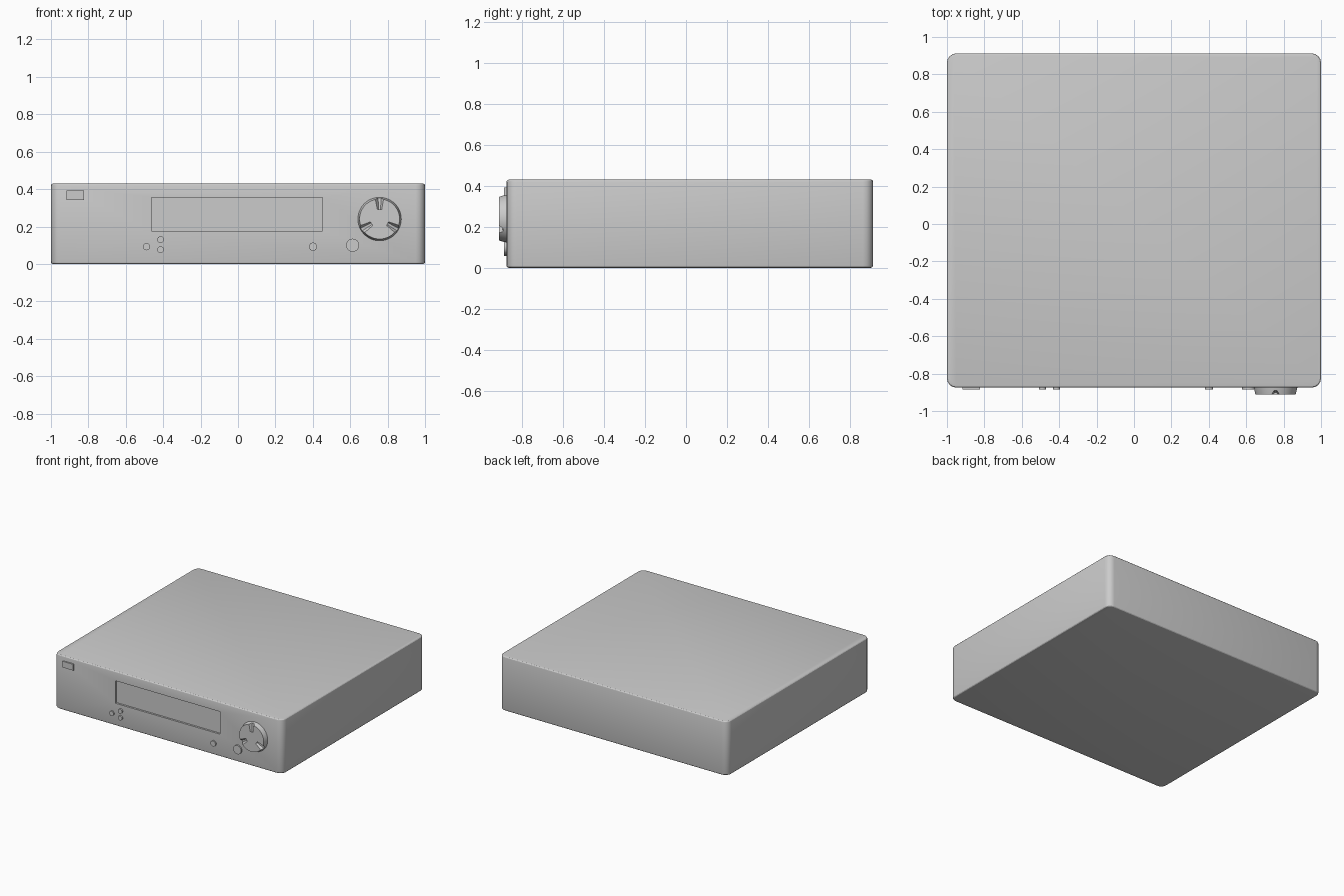
import bpy, bmesh, math
from mathutils import Vector, Matrix

if "Cube" in bpy.data.objects:
    bpy.data.objects.remove(bpy.data.objects["Cube"])

FRONT, BACK, TOP = -0.875, 0.912, 0.43


def finish(name, bm, angle=28):
    bmesh.ops.recalc_face_normals(bm, faces=bm.faces[:])
    me = bpy.data.meshes.new(name)
    bm.to_mesh(me)
    bm.free()
    ob = bpy.data.objects.new(name, me)
    bpy.context.collection.objects.link(ob)
    smooth(ob, angle)
    return ob


def smooth(ob, angle=28):
    bpy.ops.object.select_all(action='DESELECT')
    ob.select_set(True)
    bpy.context.view_layer.objects.active = ob
    bpy.ops.object.shade_smooth_by_angle(angle=math.radians(angle))


def loft(bm, rings):
    """Closed solid through rings of equal point count."""
    rows = [[bm.verts.new(p) for p in r] for r in rings]
    n = len(rows[0])
    for a, b in zip(rows, rows[1:]):
        for i in range(n):
            bm.faces.new((a[i], a[(i + 1) % n], b[(i + 1) % n], b[i]))
    bm.faces.new(rows[0][::-1])
    bm.faces.new(rows[-1])


def cut(ob, cutter):
    cutter.hide_render = True
    mod = ob.modifiers.new("cut", 'BOOLEAN')
    mod.operation = 'DIFFERENCE'
    mod.solver = 'EXACT'
    mod.object = cutter
    bpy.context.view_layer.objects.active = ob
    bpy.ops.object.modifier_apply(modifier=mod.name)
    bpy.data.objects.remove(cutter)
    smooth(ob)


def box(name, x0, x1, y0, y1, z0, z1):
    bm = bmesh.new()
    loft(bm, [[(x0, y, z0), (x1, y, z0), (x1, y, z1), (x0, y, z1)] for y in (y0, y1)])
    return finish(name, bm)


def turned(name, x, z, profile, sides):
    """Round part on the front; profile is (radius, y) pairs."""
    bm = bmesh.new()
    ang = [2 * math.pi * i / sides for i in range(sides)]
    loft(bm, [[(x + r * math.cos(a), y, z + r * math.sin(a)) for a in ang]
              for r, y in profile])
    return finish(name, bm)


def outline(inset, z, r=0.05, seg=4):
    """Rounded rectangle of the case at one height."""
    pts = []
    corners = ((1, BACK, 0), (-1, BACK, 90), (-1, FRONT, 180), (1, FRONT, 270))
    for sx, y, start in corners:
        cx = sx * (1 - r)
        cy = y - r if y > 0 else y + r
        for i in range(seg + 1):
            a = math.radians(start + 90 * i / seg)
            pts.append((cx + (r - inset) * math.cos(a), cy + (r - inset) * math.sin(a), z))
    return pts


# Case with softly rounded top and bottom rims
e = 0.012
steps = [(e * (1 - math.sin(a)), e * (1 - math.cos(a)))
         for a in (0, math.pi / 6, math.pi / 3, math.pi / 2)]
rings = [outline(i, h) for i, h in steps] + [outline(i, TOP - h) for i, h in reversed(steps)]
bm = bmesh.new()
loft(bm, rings)
case = finish("case", bm, 32)

# Recessed display window
cut(case, box("display_cutter", -0.462, 0.453, FRONT - 0.05, FRONT + 0.015, 0.177, 0.355))

# Raised badge plate
box("badge_plate", -0.917, -0.823, FRONT - 0.011, FRONT + 0.005, 0.343, 0.392)

# Round buttons
for name, x, z, r in (("left_button", -0.489, 0.092, 0.019),
                      ("upper_button", -0.414, 0.13, 0.018),
                      ("lower_button", -0.414, 0.076, 0.018),
                      ("right_button", 0.401, 0.092, 0.022),
                      ("large_button", 0.613, 0.1, 0.035)):
    turned(name, x, z, [(r, FRONT + 0.005), (r, FRONT - 0.011)], 24)

# Tapered volume knob
KX, KZ, KY = 0.757, 0.24, -0.912
knob = turned("volume_knob", KX, KZ,
              [(0.117, FRONT + 0.005), (0.115, FRONT - 0.006), (0.107, KY)], 48)

# Three finger grooves, tapering towards the knob centre
for k in range(3):
    bm = bmesh.new()
    rows = []
    for rad, top, floor, depth in ((0.05, 0.012, 0.005, 0.012), (0.13, 0.026, 0.009, 0.024)):
        slope = (top - floor) / depth
        over = top + slope * 0.01
        rows.append([(-over, KY - 0.01, rad), (over, KY - 0.01, rad),
                     (floor, KY + depth, rad), (-floor, KY + depth, rad)])
    spin = Matrix.Translation((KX, 0, KZ)) @ Matrix.Rotation(k * 2 * math.pi / 3, 4, 'Y')
    loft(bm, [[spin @ Vector(p) for p in row] for row in rows])
    cut(knob, finish("groove_cutter", bm))
